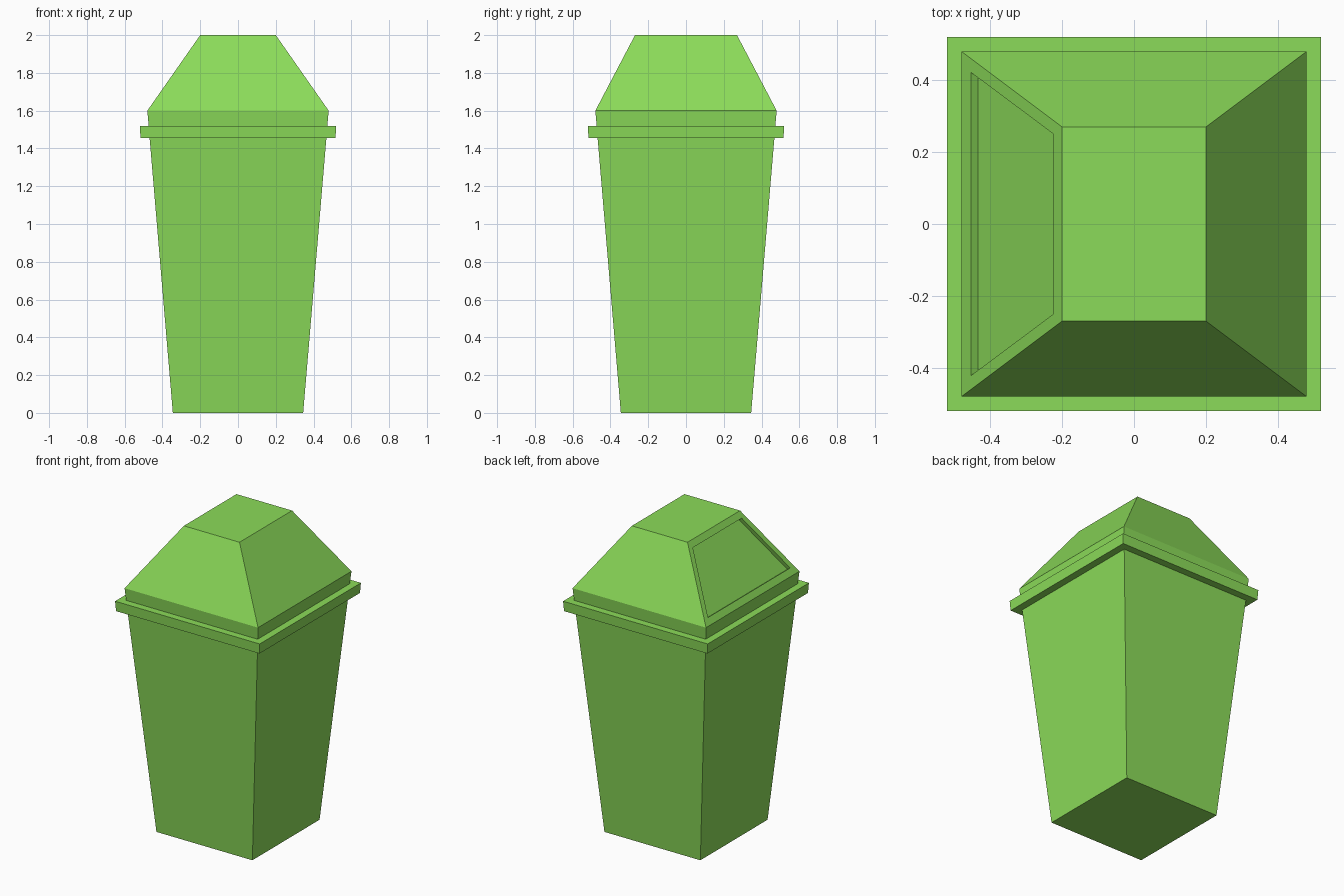
import bpy, bmesh
from mathutils import Vector

if "Cube" in bpy.data.objects:
    bpy.data.objects.remove(bpy.data.objects["Cube"])

green = bpy.data.materials.new("green_plastic")
green.diffuse_color = (0.26, 0.71, 0.10, 1)
green.use_nodes = True
green.node_tree.nodes["Principled BSDF"].inputs["Base Color"].default_value = green.diffuse_color


def loft(name, rings, cap_bottom=False, cap_top=False, edit=None):
    """Skin a stack of rectangles given as (half_x, half_y, z), bottom to top."""
    bm = bmesh.new()
    loops = [[bm.verts.new((sx * hx, sy * hy, z))
              for sx, sy in ((-1, -1), (1, -1), (1, 1), (-1, 1))]
             for hx, hy, z in rings]
    for a, b in zip(loops, loops[1:]):
        for i in range(4):
            j = (i + 1) % 4
            bm.faces.new((a[i], a[j], b[j], b[i]))
    if cap_bottom:
        bm.faces.new(loops[0][::-1])
    if cap_top:
        bm.faces.new(loops[-1])
    bm.normal_update()
    if edit:
        edit(bm)
    mesh = bpy.data.meshes.new(name)
    bm.to_mesh(mesh)
    bm.free()
    mesh.materials.append(green)
    obj = bpy.data.objects.new(name, mesh)
    bpy.context.collection.objects.link(obj)
    return obj


def recess_flap(bm):
    """Inset the sloped -x face of the lid and sink it as the flap opening."""
    face = min((f for f in bm.faces if f.normal.z > 0.3),
               key=lambda f: f.normal.x)
    normal = face.normal.copy()
    bmesh.ops.inset_individual(bm, faces=[face], thickness=0.04)
    mid = face.calc_center_median().z
    for v in face.verts:
        x, y = (-0.454, 0.422) if v.co.z < mid else (-0.225, 0.251)
        v.co = (x, y if v.co.y > 0 else -y, 1.6 + (x + 0.48) / 0.28 * 0.4)
    floor = bmesh.ops.extrude_discrete_faces(bm, faces=[face])["faces"][0]
    bmesh.ops.translate(bm, verts=list(floor.verts), vec=normal * -0.025)


# Tapered bin body
loft("bin_body", [(0.345, 0.345, 0), (0.468, 0.468, 1.455)], cap_bottom=True)

# Protruding rim band
loft("rim", [(0.468, 0.468, 1.455), (0.516, 0.516, 1.455),
             (0.52, 0.52, 1.52), (0.473, 0.473, 1.52)])

# Lid with collar, sloped sides and recessed flap
loft("lid", [(0.473, 0.473, 1.52), (0.48, 0.48, 1.6), (0.2, 0.27, 2.0)],
     cap_top=True, edit=recess_flap)
